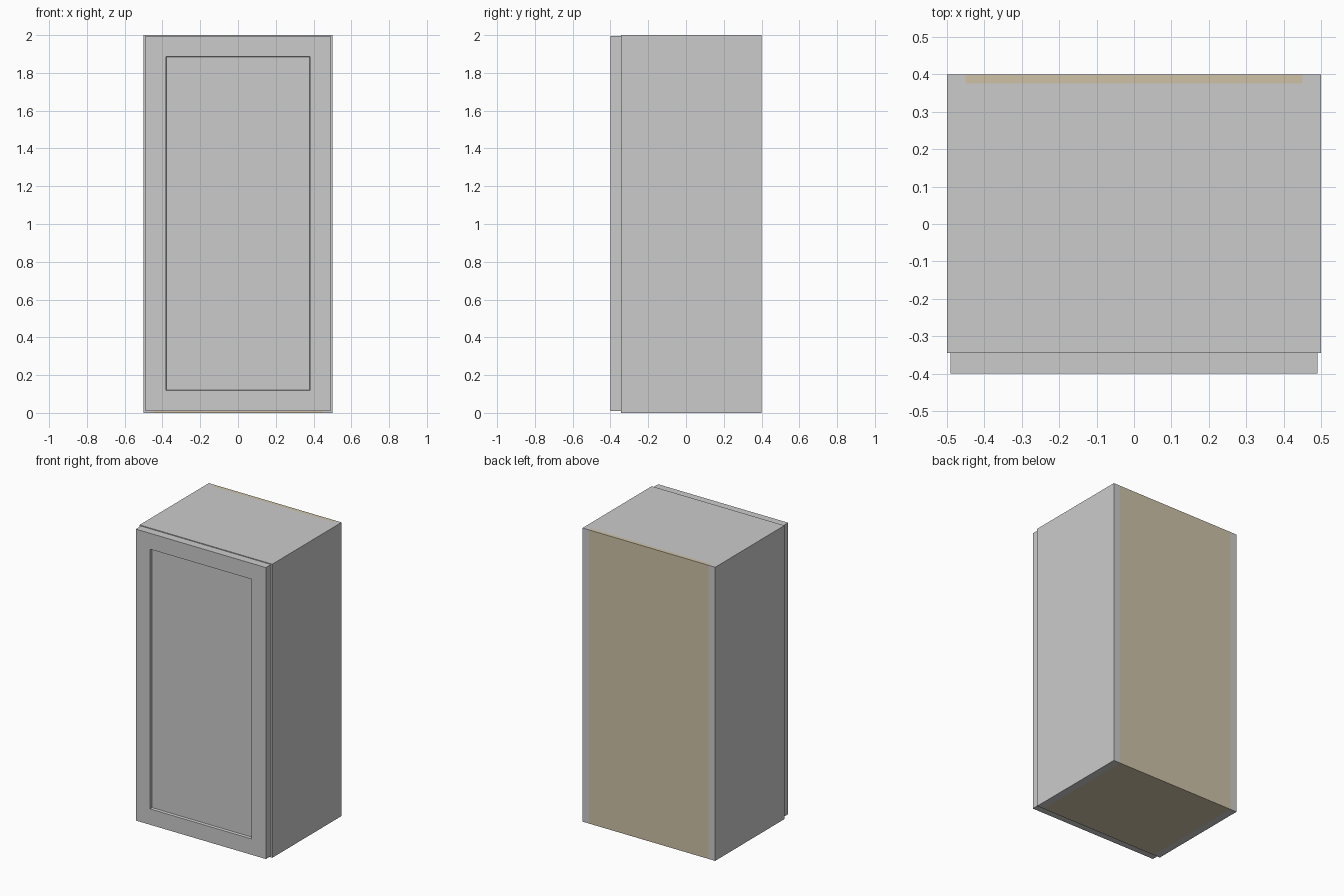
import bpy, bmesh

if "Cube" in bpy.data.objects:
    bpy.data.objects.remove(bpy.data.objects["Cube"])

wood = bpy.data.materials.new("raw_wood")
wood.diffuse_color = (0.62, 0.54, 0.39, 1)
wood.use_nodes = True
wood.node_tree.nodes["Principled BSDF"].inputs["Base Color"].default_value = wood.diffuse_color


def panel(name, lo, hi, mat=None, recess=None):
    """Box from corner to corner, optionally with a recessed front (-y) face."""
    bm = bmesh.new()
    bmesh.ops.create_cube(bm, size=1)
    for v in bm.verts:
        v.co = [(a + b) / 2 + c * (b - a) for a, b, c in zip(lo, hi, v.co)]
    if recess:
        border, lip, depth = recess
        bm.normal_update()
        front = min(bm.faces, key=lambda f: f.normal.y)
        bmesh.ops.inset_region(bm, faces=[front], thickness=border)
        bmesh.ops.inset_region(bm, faces=[front], thickness=lip)
        for v in front.verts:
            v.co.y += depth
    me = bpy.data.meshes.new(name)
    bm.to_mesh(me)
    bm.free()
    ob = bpy.data.objects.new(name, me)
    bpy.context.collection.objects.link(ob)
    if mat:
        me.materials.append(mat)
    return ob


FRONT, BACK = -0.345, 0.4   # carcass depth
T = 0.05                    # board thickness
IN = 0.45                   # inner half width

# side boards
for name, x in (("left_side", -0.5), ("right_side", IN)):
    panel(name, (x, FRONT, 0), (x + T, BACK, 2))

# top, bottom and back boards fitted between the sides
panel("top_board", (-IN, FRONT, 2 - T), (IN, BACK - 0.025, 2))
panel("bottom_board", (-IN, FRONT, 0), (IN, BACK - 0.025, T), wood)
panel("back_board", (-IN, BACK - 0.025, 0), (IN, BACK, 2), wood)

# door with recessed centre panel
panel("door", (-0.49, -0.4, 0.01), (0.49, FRONT, 1.995),
      recess=(0.153, 0.005, 0.016))
